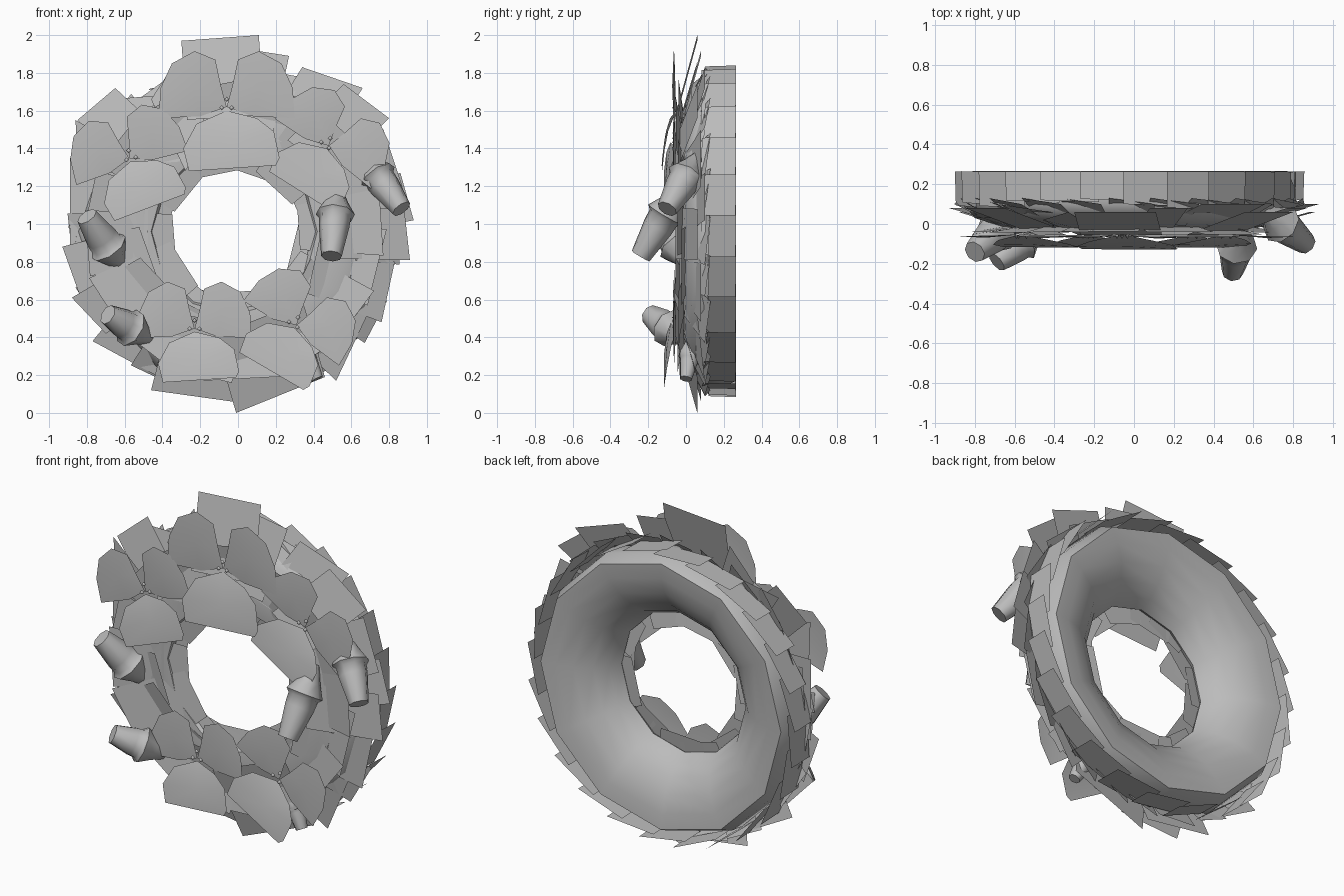
import bpy, bmesh, math, random
from mathutils import Vector, Matrix

if "Cube" in bpy.data.objects:
    bpy.data.objects.remove(bpy.data.objects["Cube"])

random.seed(4)
CX, CZ = -0.02, 0.96          # middle of the wreath
grey = bpy.data.materials.new("plain grey")
grey.diffuse_color = (0.5, 0.5, 0.5, 1)
grey.use_nodes = True
grey.node_tree.nodes["Principled BSDF"].inputs["Base Color"].default_value = grey.diffuse_color


def make(name, polys, smooth=False, facing=None):
    """Mesh from a list of polygons; facing(centre) gives the outward direction."""
    bm = bmesh.new()
    for p in polys:
        f = bm.faces.new([bm.verts.new(v) for v in p])
        f.normal_update()
        if facing and f.normal.dot(facing(f.calc_center_median())) < 0:
            f.normal_flip()
    bmesh.ops.remove_doubles(bm, verts=bm.verts, dist=1e-5)
    if not facing:
        bmesh.ops.recalc_face_normals(bm, faces=bm.faces)
    me = bpy.data.meshes.new(name)
    bm.to_mesh(me)
    bm.free()
    me.materials.append(grey)
    for f in me.polygons:
        f.use_smooth = smooth
    ob = bpy.data.objects.new(name, me)
    bpy.context.collection.objects.link(ob)
    return ob


def sharpen(ob, degrees):
    """Smooth shading that keeps the hard edges."""
    bpy.context.view_layer.objects.active = ob
    ob.select_set(True)
    bpy.ops.object.shade_smooth_by_angle(angle=math.radians(degrees))
    ob.select_set(False)


def polar(a, r, y):
    return Vector((CX + r * math.cos(a), y, CZ + r * math.sin(a)))


def front(c):
    return Vector((0, -1, 0))


def outward(c):
    return Vector((c.x - CX, 0, c.z - CZ))


# Padded ring at the back: sharp outer ridge rounding in to the opening (radius, y)
SEG = 12
RING = [(.835, .10), (.825, .19), (.79, .266), (.70, .258), (.60, .228), (.51, .172),
        (.45, .11), (.415, .04), (.44, -.005), (.62, -.02), (.78, .03)]
polys = []
for i in range(SEG):
    a, b = math.tau * i / SEG, math.tau * (i + 1) / SEG
    for p, q in zip(RING, RING[1:] + RING[:1]):
        polys.append([polar(a, *p), polar(b, *p), polar(b, *q), polar(a, *q)])
sharpen(make("ring", polys, smooth=True), 45)

# Overlapping plates round the rim
plates = []
N = 25
for i in range(N):
    a0 = math.tau * i / N
    a1 = a0 + 1.4 * math.tau / N
    y = random.uniform(0.07, 0.12)
    plates.append([polar(a0, 0.83, y), polar(a1, 0.875, y + 0.01),
                   polar(a1, 0.88, 0.265), polar(a0, 0.835, 0.262)])
make("rim_plates", plates, facing=outward)

# Swept-back leaves behind the outer edge
back = []
for i in range(24):
    a = math.tau * i / 24 + random.uniform(-0.06, 0.06)
    w = random.uniform(0.16, 0.2)
    r = random.uniform(0.86, 0.91)
    back.append([polar(a - w, 0.66, -0.01), polar(a + w, 0.68, 0.01),
                 polar(a + w * 0.8, r - 0.02, 0.13), polar(a - w * 0.8, r, 0.10)])
make("back_leaves", back, facing=front)

# Large outer leaves, given by their outer edges (x, z, x, z)
edges = [(-.30, 1.97, .11, 2.0), (.08, 1.92, .27, 1.89), (.34, 1.83, .66, 1.72),
         (.56, 1.74, .80, 1.56), (.77, 1.5, .87, 1.2), (.86, 1.27, .93, 1.02),
         (.88, 1.08, .91, .81), (.83, .80, .76, .48), (.69, .53, .52, .17),
         (.46, .19, -.01, .0), (-.03, .06, -.46, .12), (-.40, .18, -.77, .38),
         (-.70, .42, -.88, .61), (-.83, .6, -.93, .88), (-.89, .87, -.89, 1.35),
         (-.85, 1.3, -.86, 1.55), (-.85, 1.55, -.65, 1.72), (-.68, 1.66, -.42, 1.68),
         (-.46, 1.66, -.33, 1.86)]
outer = []
for k, (x1, z1, x2, z2) in enumerate(edges):
    lift = 0.02 * (k % 3)
    ends = []
    for x, z in ((x1, z1), (x2, z2)):
        d = Vector((x - CX, 0, z - CZ))
        tip = Vector((x, (0.06 if d.length > 0.85 else 0.02) + lift, z))
        ends.append((tip, d.normalized()))
    mid = (ends[0][1] + ends[1][1]).normalized()
    quad = [ends[0][0], ends[1][0]]
    for tip, d in reversed(ends):
        p = tip - 0.42 * mid
        p.y = -0.055 + lift
        quad.append(p)
    outer.append(quad)
make("outer_leaves", outer, facing=front)

# Inner leaves round the opening
inner = []
for i in range(16):
    a = math.tau * (i + 0.3) / 16 + random.uniform(-0.08, 0.08)
    r = random.uniform(0.31, 0.35)
    y = random.uniform(-0.02, 0.02)
    t = Vector((-math.sin(a), 0, math.cos(a)))
    w = random.uniform(0.11, 0.14)
    lo, hi = polar(a, r, y + 0.03), polar(a, 0.78, y - 0.04)
    inner.append([lo - w * t, lo + w * t, hi + 1.5 * w * t, hi - 1.5 * w * t])
make("inner_leaves", inner, facing=front)

# Three-petal flowers: outlines around the flower centre (x, z)
LOWER = [(0, 0), (.16, -.04), (.25, -.11), (.28, -.25), (.26, -.29),
         (-.2, -.32), (-.23, -.2), (-.16, -.07)]
UPPER = [(0, .02), (-.03, .13), (-.06, .27), (-.17, .315), (-.29, .25),
         (-.35, .12), (-.36, -.04), (-.14, -.03)]


def petal(outline, m, depth):
    """Fan over an outline, tips reaching forward by depth."""
    pts = [Vector((x, depth * math.hypot(x, z) / 0.33, z)) for x, z in outline]
    c = sum(pts, Vector()) / len(pts) - Vector((0, 0.012, 0))
    pts = [m @ p for p in pts]
    c = m @ c
    return [[c, pts[i], pts[(i + 1) % len(pts)]] for i in range(len(pts))]


flowers = [(-.06, 1.60, 0, 1.0), (-.57, 1.33, 17, .86), (.47, 1.40, -36, .87),
           (-.23, .43, 0, .84), (.30, .45, -34, .85)]
for n, (x, z, rot, s) in enumerate(flowers, 1):
    # turn in the front plane, counter-clockwise as seen from the front
    m = Matrix.Translation((x, -0.052, z)) @ Matrix.Rotation(-math.radians(rot), 4, 'Y') @ Matrix.Scale(s, 4)
    polys = petal(LOWER, m, -0.065)
    polys += petal(UPPER, m, -0.01)
    polys += petal([(-u, v) for u, v in UPPER], m, -0.012)
    make("flower_%d" % n, polys, smooth=True, facing=front)
    # Small stamens
    beads = []
    for k in range(3):
        a = math.tau * k / 3 + math.radians(90 + rot)
        c = Vector((x + 0.03 * math.cos(a), -0.075, z + 0.03 + 0.03 * math.sin(a)))
        base = [c + 0.012 * Vector((math.cos(b), 1.5, math.sin(b)))
                for b in (0, math.tau / 4, math.tau / 2, 3 * math.tau / 4)]
        beads += [[c, base[i], base[(i + 1) % 4]] for i in range(4)]
    make("stamens_%d" % n, beads, smooth=True, facing=front)


# Tapered bulbs with a flared collar, from collar point to tip point
def bulb(name, collar, tip, size=1.0):
    collar, tip = Vector(collar), Vector(tip)
    axis = tip - collar
    L = axis.length
    q = axis.to_track_quat('Z', 'Y')
    prof = [(0.02, -0.17), (0.065, -0.07), (0.105, 0.0), (0.085, 0.02),
            (0.082, 0.3 * L), (0.055, L)]
    rows = [[collar + q @ Vector((size * r * math.cos(math.tau * k / 8),
                                  size * r * math.sin(math.tau * k / 8), h)) for k in range(8)]
            for r, h in prof]
    polys = [[a[k], a[(k + 1) % 8], b[(k + 1) % 8], b[k]]
             for a, b in zip(rows, rows[1:]) for k in range(8)]
    polys += [rows[0], rows[-1]]
    sharpen(make(name, polys, smooth=True), 48)


bulb("bulb_centre_right", (.515, -.11, 1.05), (.495, -.24, .83))
bulb("bulb_right", (.74, .0, 1.25), (.865, -.10, 1.08))
bulb("bulb_left", (-.69, -.04, .88), (-.80, -.14, 1.04), 1.05)
bulb("bulb_low_left", (-.57, -.09, .45), (-.69, -.19, .52))
bulb("bulb_low_right", (.36, .02, .30), (.42, .0, .18), 0.6)
